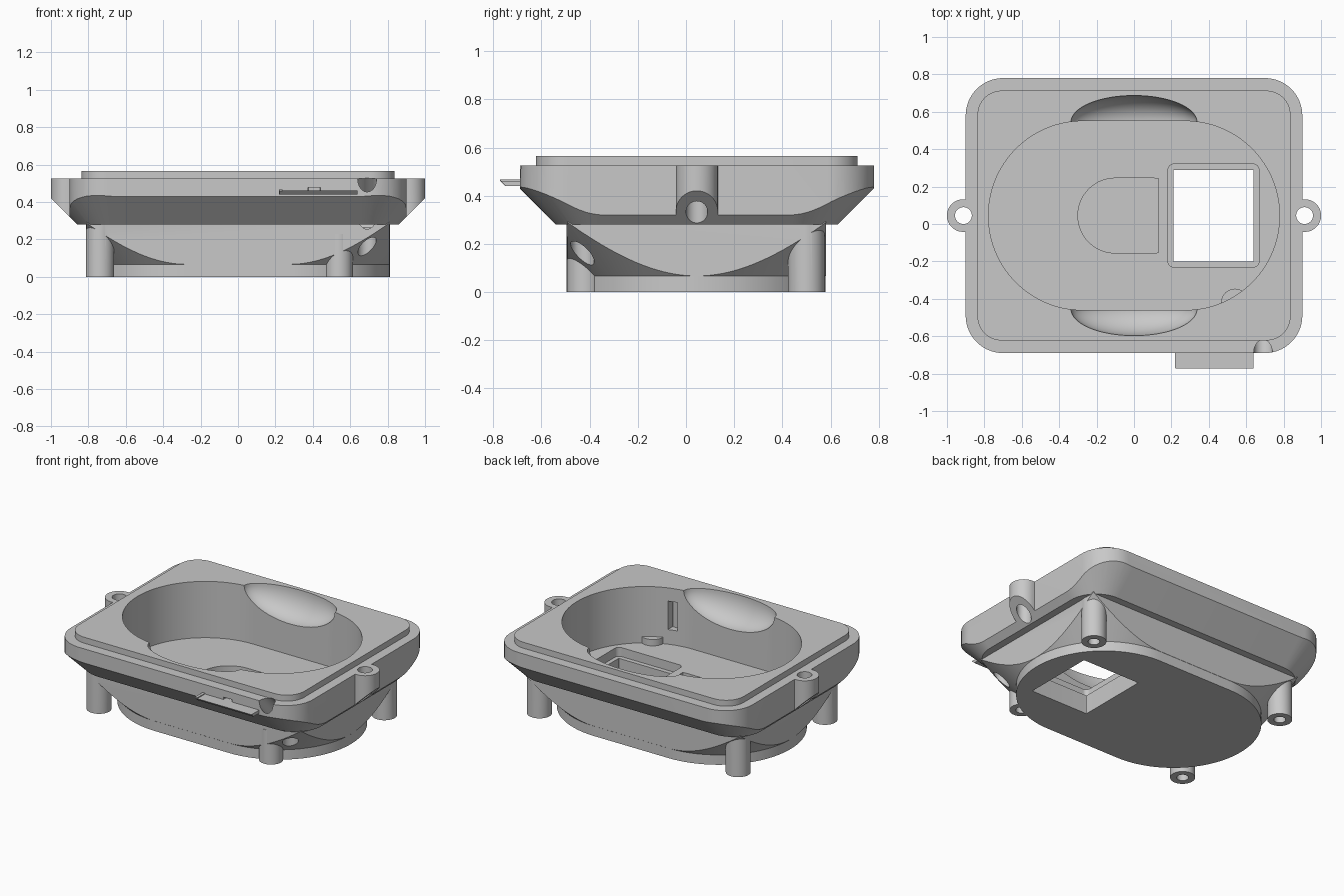
import bpy, bmesh, math
from mathutils import Vector

if "Cube" in bpy.data.objects:
    bpy.data.objects.remove(bpy.data.objects["Cube"])

CY = 0.045     # housing centre line in y
FLOOR = 0.187  # cavity floor height

grey = bpy.data.materials.new("warm_grey_plastic")
grey.diffuse_color = (0.58, 0.58, 0.58, 1)
grey.use_nodes = True
grey.node_tree.nodes["Principled BSDF"].inputs["Base Color"].default_value = grey.diffuse_color


def ring(hx, hy, r, n=16):
    """Rounded rectangle outline."""
    pts = []
    for q, (sx, sy) in enumerate([(1, 1), (-1, 1), (-1, -1), (1, -1)]):
        for i in range(n + 1):
            a = math.pi / 2 * (q + i / n)
            pts.append((sx * (hx - r) + r * math.cos(a), sy * (hy - r) + r * math.sin(a)))
    return pts


def loft(name, levels, x=0, y=CY, n=16):
    """Solid through rounded rectangles given as (z, half x, half y, radius)."""
    bm = bmesh.new()
    rings = [[bm.verts.new((x + px, y + py, z)) for px, py in ring(hx, hy, r, n)]
             for z, hx, hy, r in levels]
    for a, b in zip(rings, rings[1:]):
        for i in range(len(a)):
            j = (i + 1) % len(a)
            bm.faces.new((a[i], a[j], b[j], b[i]))
    bm.faces.new(rings[0][::-1])
    bm.faces.new(rings[-1])
    me = bpy.data.meshes.new(name)
    bm.to_mesh(me)
    bm.free()
    me.materials.append(grey)
    ob = bpy.data.objects.new(name, me)
    bpy.context.collection.objects.link(ob)
    return ob


def prism(name, z0, z1, hx, hy, r, x=0, y=CY, n=16):
    return loft(name, [(z0, hx, hy, r), (z1, hx, hy, r)], x, y, n)


def box(name, x0, x1, y0, y1, z0, z1):
    hx, hy = (x1 - x0) / 2, (y1 - y0) / 2
    return prism(name, z0, z1, hx, hy, 0.002, (x0 + x1) / 2, (y0 + y1) / 2, 1)


def rod(name, p0, p1, r):
    p0, p1 = Vector(p0), Vector(p1)
    bpy.ops.mesh.primitive_cylinder_add(vertices=40, radius=r, depth=(p1 - p0).length,
                                        location=(p0 + p1) / 2)
    ob = bpy.context.object
    ob.name = name
    ob.rotation_euler = (p1 - p0).to_track_quat('Z', 'Y').to_euler()
    ob.data.materials.append(grey)
    return ob


def combine(target, others, op):
    for o in others:
        m = target.modifiers.new("b", 'BOOLEAN')
        m.operation, m.solver, m.object = op, 'EXACT', o
        bpy.context.view_layer.objects.active = target
        bpy.ops.object.modifier_apply(modifier=m.name)
        bpy.data.objects.remove(o)


def smooth(ob):
    bpy.ops.object.select_all(action='DESELECT')
    ob.select_set(True)
    bpy.context.view_layer.objects.active = ob
    bpy.ops.object.shade_smooth_by_angle(angle=math.radians(25))


# Upper rim with side ears, its underside bevelled at 45 degrees
housing = prism("housing", 0.2, 0.525, 0.9, 0.735, 0.2)
for s in (-1, 1):
    combine(housing, [prism("ear", 0.21, 0.525, 0.144, 0.087, 0.086, s * 0.856)], 'UNION')
taper = loft("taper", [(0.28, 0.86, 0.585, 0.2), (0.68, 1.26, 0.985, 0.6)])
combine(housing, [taper], 'INTERSECT')

# Raised lip on top of the rim
combine(housing, [prism("lip", 0.4, 0.565, 0.837, 0.668, 0.13)], 'UNION')

# Lower shell: oval foot flaring out to a rectangular block
shell = loft("shell", [(0, 0.81, 0.535, 0.534), (0.066, 0.81, 0.535, 0.534),
                       (0.366, 1.11, 0.835, 0.834)], n=32)
combine(shell, [box("block", -0.811, 0.811, CY - 0.536, CY + 0.536, -0.1, 0.36)], 'INTERSECT')
combine(housing, [shell], 'UNION')

# Three tall corner posts
posts = [(-0.738, 0.5), (0.738, 0.5), (-0.738, -0.42)]
combine(housing, [rod("post", (x, y, 0), (x, y, 0.3), 0.076) for x, y in posts], 'UNION')

# Oval cavity and the two finger scoops
cuts = [prism("cavity", FLOOR, 0.8, 0.778, 0.505, 0.504, n=32)]
for s in (-1, 1):
    bpy.ops.mesh.primitive_uv_sphere_add(segments=64, ring_count=32, radius=1,
                                         location=(0, CY + s * 0.5, 0.565))
    scoop = bpy.context.object
    scoop.scale = (0.337, 0.142, 0.17)
    cuts.append(scoop)

# Stepped square window and round-ended tray in the floor
cuts.append(prism("window", -0.1, 0.3, 0.215, 0.245, 0.004, 0.425, 0.045))
cuts.append(prism("window_step", FLOOR - 0.06, 0.3, 0.243, 0.275, 0.03, 0.425, 0.045))
tray = prism("tray", FLOOR - 0.06, 0.3, 0.3, 0.2, 0.199, 0.0, 0.045)
combine(tray, [box("tray_end", 0.13, 0.5, -0.4, 0.5, 0, 0.4)], 'DIFFERENCE')
cuts.append(tray)

# Ear holes and post screw holes
for s in (-1, 1):
    cuts.append(rod("ear_hole", (s * 0.912, CY, 0.1), (s * 0.912, CY, 0.7), 0.045))
cuts += [rod("screw_hole", (x, y, -0.1), (x, y, 0.15), 0.036) for x, y in posts]

# Cable passage: slanted from the rim edge, then straight down
cuts.append(rod("slanted_hole", (0.69, -0.89, 0.725), (0.69, -0.43, 0.265), 0.05))
cuts.append(rod("lower_hole", (0.69, -0.43, -0.1), (0.69, -0.43, 0.265), 0.049))

# Slot inside the front wall and its small outlet
cuts.append(box("slot", 0.377, 0.438, -0.485, -0.4, 0.285, 0.476))
cuts.append(box("outlet", 0.375, 0.44, -0.8, -0.6, 0.45, 0.478))
combine(housing, cuts, 'DIFFERENCE')
smooth(housing)

# Short post that pokes through into the cavity
short_post = rod("short_post", (0.54, -0.42, 0), (0.54, -0.42, FLOOR + 0.043), 0.074)
shell_cut = rod("screw_hole", (0.54, -0.42, -0.1), (0.54, -0.42, 0.1), 0.036)
combine(short_post, [shell_cut], 'DIFFERENCE')
smooth(short_post)

# Thin tab projecting from the front with an undercut tip, and a raised end strip
loft("front_tab", [(0.441, 0.21, 0.045, 0.002), (0.462, 0.21, 0.066, 0.002)], 0.43, -0.706, 1)
box("tab_strip", 0.22, 0.238, -0.772, -0.66, 0.46, 0.468)
